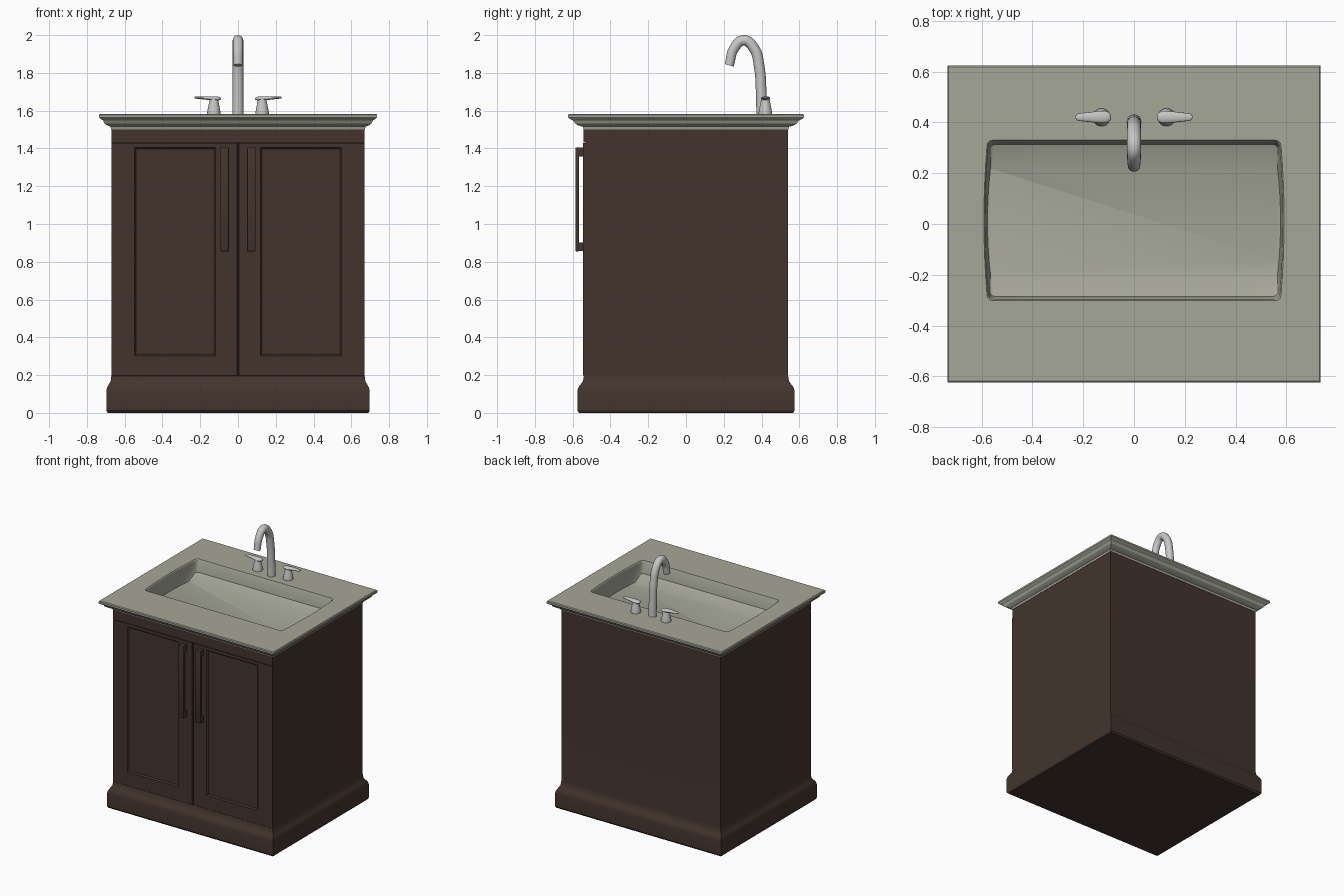
import bpy, bmesh, math
from mathutils import Vector

if "Cube" in bpy.data.objects:
    bpy.data.objects.remove(bpy.data.objects["Cube"])


def material(name, rgb):
    m = bpy.data.materials.new(name)
    m.diffuse_color = (*rgb, 1)
    m.use_nodes = True
    m.node_tree.nodes["Principled BSDF"].inputs["Base Color"].default_value = m.diffuse_color
    return m


WOOD = material("dark brown wood", (0.056, 0.034, 0.026))
STONE = material("grey green stone", (0.38, 0.385, 0.315))
METAL = material("pale metal", (0.57, 0.57, 0.56))


def finish(name, bm, mat, angle=30):
    bmesh.ops.remove_doubles(bm, verts=bm.verts, dist=0.0004)
    bmesh.ops.recalc_face_normals(bm, faces=bm.faces)
    me = bpy.data.meshes.new(name)
    bm.to_mesh(me)
    bm.free()
    ob = bpy.data.objects.new(name, me)
    bpy.context.collection.objects.link(ob)
    me.materials.append(mat)
    smooth(ob, angle)
    return ob


def smooth(ob, angle):
    bpy.ops.object.select_all(action='DESELECT')
    ob.select_set(True)
    bpy.context.view_layer.objects.active = ob
    bpy.ops.object.shade_smooth_by_angle(angle=math.radians(angle))


def loft(name, rings, mat, cap_start=True, cap_end=True, angle=30):
    bm = bmesh.new()
    loops = [[bm.verts.new(p) for p in r] for r in rings]
    n = len(loops[0])
    for a, b in zip(loops, loops[1:]):
        for i in range(n):
            j = (i + 1) % n
            bm.faces.new((a[i], a[j], b[j], b[i]))
    if cap_start:
        bm.faces.new(loops[0][::-1])
    if cap_end:
        bm.faces.new(loops[-1])
    return finish(name, bm, mat, angle)


def rect(hx, y0, y1, z, r=0.0, bow=0.0, arc=4, side=8):
    """Rectangle ring with optional rounded corners and bowed left/right ends."""
    cy, hy = (y0 + y1) / 2, (y1 - y0) / 2
    corners = []
    for k, (sx, sy) in enumerate([(1, 1), (-1, 1), (-1, -1), (1, -1)]):
        corners.append([Vector((sx * (hx - r) + r * math.cos(t), sy * (hy - r) + r * math.sin(t), 0))
                        for t in (math.pi / 2 * (k + i / arc) for i in range(arc + 1))])
    pts = []
    for k in range(4):
        pts += corners[k]
        a, b = corners[k][-1], corners[(k + 1) % 4][0]
        pts += [a.lerp(b, i / side) for i in range(1, side)]
    return [(p.x + math.copysign(bow * (1 - (p.y / hy) ** 2), p.x) if abs(p.x) > hx - r - 1e-4 else p.x,
             p.y + cy, z) for p in pts]


def section(hx, z, **kw):
    """Cabinet cross-section whose depth follows its half width."""
    hy = 0.54 + (hx - 0.67) * 1.3
    return rect(hx, -hy, hy, z, **kw)


def box(name, x0, x1, y0, y1, z0, z1, mat, bevel=0.0):
    bm = bmesh.new()
    bmesh.ops.create_cube(bm, size=1)
    for v in bm.verts:
        v.co = ((x0 + x1) / 2 + v.co.x * (x1 - x0), (y0 + y1) / 2 + v.co.y * (y1 - y0),
                (z0 + z1) / 2 + v.co.z * (z1 - z0))
    if bevel:
        bmesh.ops.bevel(bm, geom=bm.edges[:], offset=bevel, segments=2, affect='EDGES', profile=0.5)
    return finish(name, bm, mat)


# cabinet body with moulded plinth; its front is set back for the doors
plinth = [(0.69, 0), (0.697, 0.012), (0.697, 0.115), (0.693, 0.135), (0.684, 0.15), (0.674, 0.168), (0.67, 0.2)]
loft("cabinet_body", [section(h, z) for h, z in plinth]
     + [rect(0.67, -0.53, 0.54, 0.2), rect(0.67, -0.53, 0.54, 1.505)], WOOD, cap_end=False)

# top rail above the doors
box("top_rail", -0.67, 0.67, -0.543, -0.525, 1.432, 1.505, WOOD)

for s, label in ((-1, "left"), (1, "right")):
    # door: frame around a recessed panel
    def door_ring(x0, x1, z0, z1, y):
        return [(s * x0, y, z0), (s * x1, y, z0), (s * x1, y, z1), (s * x0, y, z1)]
    loft(label + "_door", [
        door_ring(0.002, 0.67, 0.195, 1.428, -0.525),
        door_ring(0.002, 0.67, 0.195, 1.428, -0.540),
        door_ring(0.006, 0.67, 0.199, 1.428, -0.545),
        door_ring(0.118, 0.548, 0.302, 1.406, -0.545),
        door_ring(0.126, 0.540, 0.310, 1.398, -0.535)], WOOD)

    # door pull: bar on two posts
    x0, x1 = sorted((s * 0.048, s * 0.093))
    box(label + "_pull_bar", x0, x1, -0.585, -0.566, 0.855, 1.405, WOOD, 0.004)
    for z0, z1, end in ((0.856, 0.903, "lower"), (1.358, 1.404, "upper")):
        box(f"{label}_pull_{end}_post", x0 + 0.001, x1 - 0.001, -0.574, -0.535, z0, z1, WOOD)

    # tap base, turned profile
    def disc(r, z):
        return [(s * 0.128 + r * math.cos(t), 0.42 + r * math.sin(t), z)
                for t in (math.tau * i / 24 for i in range(24))]
    loft(label + "_tap_base", [disc(r, z) for r, z in (
        (0.035, 1.58), (0.035, 1.592), (0.032, 1.61), (0.026, 1.64), (0.023, 1.655), (0.022, 1.666))], METAL)

    # tap lever, flattened and tapering outwards
    def oval(x, ry, rz, z):
        return [(s * x, 0.421 + ry * math.cos(t), z + rz * math.sin(t))
                for t in (math.tau * i / 20 for i in range(20))]
    loft(label + "_tap_lever", [oval(*q) for q in (
        (0.091, 0.008, 0.004, 1.664), (0.096, 0.017, 0.008, 1.664), (0.11, 0.024, 0.011, 1.664),
        (0.135, 0.024, 0.011, 1.665), (0.17, 0.02, 0.009, 1.667), (0.215, 0.015, 0.006, 1.669),
        (0.226, 0.012, 0.005, 1.669), (0.23, 0.005, 0.003, 1.669))], METAL, angle=50)

# countertop with moulded edge and sunken basin in one skin
edge = [(0.64, 1.50), (0.672, 1.50), (0.675, 1.515), (0.695, 1.523), (0.707, 1.533), (0.714, 1.548),
        (0.73, 1.558), (0.735, 1.565), (0.735, 1.578), (0.73, 1.583)]
basin = [rect(0.577, -0.302, 0.33, 1.583, 0.02, 0.014), rect(0.572, -0.298, 0.326, 1.576, 0.02, 0.014),
         rect(0.567, -0.285, 0.313, 1.49, 0.02, 0.014), rect(0.565, -0.2, 0.22, 1.455, 0.004, 0.012)]
loft("countertop_with_basin", [section(h, z) for h, z in edge] + basin, STONE, cap_start=False, angle=25)

# gooseneck spout
cu = bpy.data.curves.new("spout", 'CURVE')
cu.dimensions = '3D'
cu.bevel_depth, cu.bevel_resolution, cu.resolution_u, cu.use_fill_caps = 0.028, 6, 8, True
path = [(0.402, 1.575, 1.05), (0.398, 1.7, 1), (0.388, 1.83, 1), (0.36, 1.93, 1),
        (0.305, 1.972, 1), (0.255, 1.93, 0.95), (0.229, 1.84, 0.87)]
sp = cu.splines.new('BEZIER')
sp.bezier_points.add(len(path) - 1)
for bp, (y, z, r) in zip(sp.bezier_points, path):
    bp.co, bp.radius = (0, y, z), r
    bp.handle_left_type = bp.handle_right_type = 'AUTO'
spout = bpy.data.objects.new("spout", cu)
bpy.context.collection.objects.link(spout)
cu.materials.append(METAL)
bpy.ops.object.select_all(action='DESELECT')
spout.select_set(True)
bpy.context.view_layer.objects.active = spout
bpy.ops.object.convert(target='MESH')
smooth(bpy.context.view_layer.objects.active, 40)
